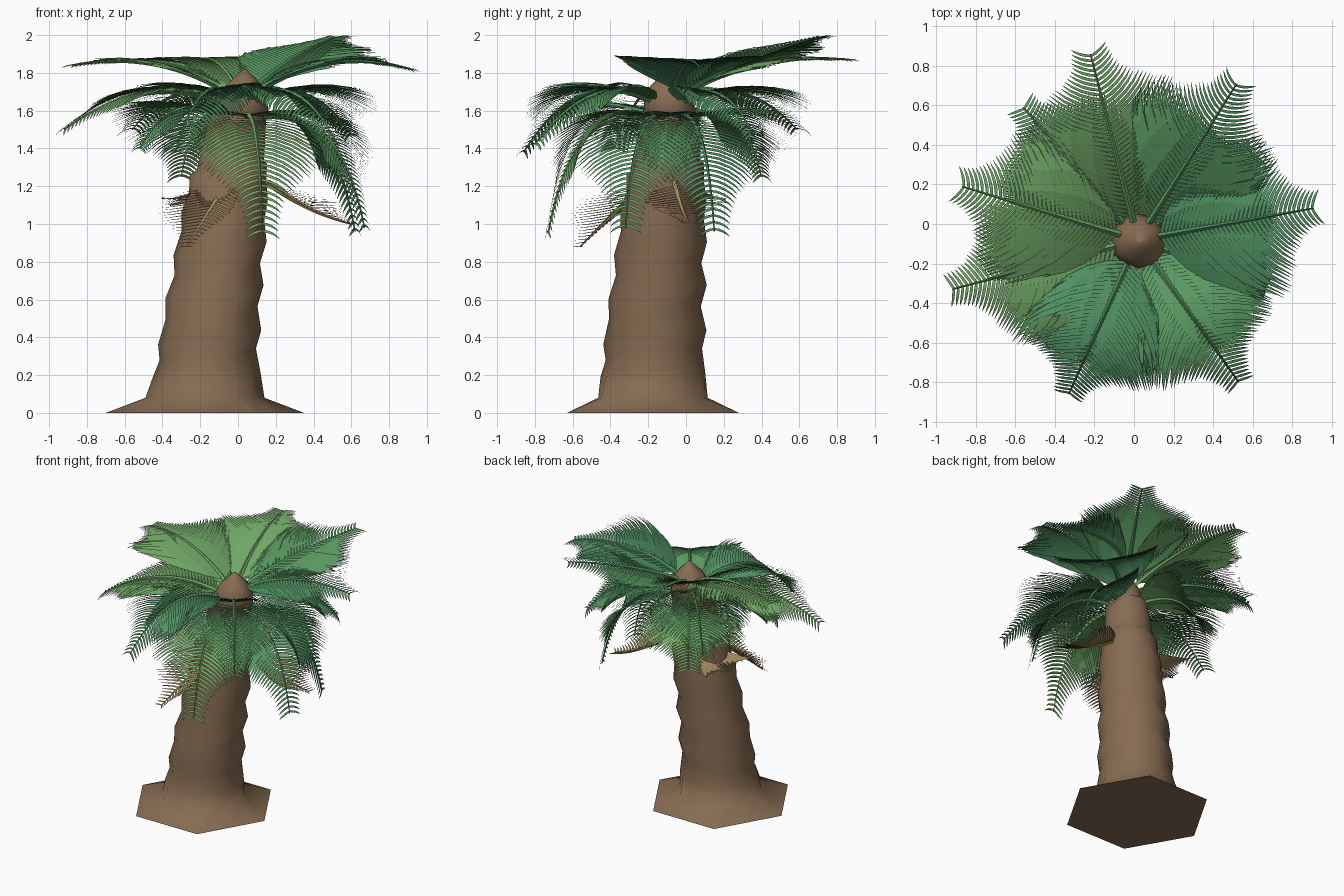
import bpy, math, random
from mathutils import Vector

if "Cube" in bpy.data.objects:
    bpy.data.objects.remove(bpy.data.objects["Cube"])

random.seed(4)


def material(name, rgb):
    m = bpy.data.materials.new(name)
    m.diffuse_color = (*rgb, 1)
    m.use_nodes = True
    m.node_tree.nodes["Principled BSDF"].inputs["Base Color"].default_value = m.diffuse_color
    return m


BARK = material("bark", (0.24, 0.15, 0.085))
GREENS = [material("leaf_light", (0.16, 0.38, 0.13)),
          material("leaf_mid", (0.10, 0.32, 0.12)),
          material("leaf_deep", (0.08, 0.28, 0.12))]
DRY = material("dry_leaf", (0.42, 0.30, 0.13))


def add_object(name, verts, faces, mat, angle=None):
    me = bpy.data.meshes.new(name)
    me.from_pydata([tuple(v) for v in verts], [], faces)
    me.materials.append(mat)
    ob = bpy.data.objects.new(name, me)
    bpy.context.collection.objects.link(ob)
    if angle:
        bpy.ops.object.select_all(action='DESELECT')
        ob.select_set(True)
        bpy.context.view_layer.objects.active = ob
        bpy.ops.object.shade_smooth_by_angle(angle=math.radians(angle))
    return ob


def lathe(name, rings, sides, mat, angle):
    """Stacked rings (x, y, z, radius, hexagon blend, tilt), capped at both ends."""
    verts, faces = [], []
    for x, y, z, r, hexa, tilt in rings:
        for i in range(sides):
            a = 2 * math.pi * i / sides
            local = (a + math.pi / 6) % (math.pi / 3) - math.pi / 6
            apothem = math.cos(math.pi / 6) / math.cos(math.pi / 6 - abs(local))
            k = r * (1 + hexa * (apothem - 1))
            dx, dy = k * math.cos(a), k * math.sin(a)
            verts.append((x + dx, y + dy, z + tilt * (dx + dy)))
    for j in range(len(rings) - 1):
        for i in range(sides):
            n = (i + 1) % sides
            faces.append((j * sides + i, j * sides + n, (j + 1) * sides + n, (j + 1) * sides + i))
    faces.append(tuple(reversed(range(sides))))
    top = (len(rings) - 1) * sides
    faces.append(tuple(range(top, top + sides)))
    return add_object(name, verts, faces, mat, angle)


# Leaning trunk with tilted swollen bands and a hexagonal flared foot
lathe("trunk", [
    (-.175, -.175, 0, .525, 1, 0), (-.175, -.175, .08, .315, .6, 0),
    (-.165, -.175, .20, .285, .2, .03), (-.16, -.17, .31, .255, 0, .12),
    (-.15, -.165, .40, .273, 0, .14), (-.14, -.165, .53, .243, 0, .14),
    (-.125, -.15, .64, .260, 0, .14), (-.11, -.145, .76, .226, 0, .14),
    (-.095, -.135, .87, .246, 0, .14), (-.08, -.125, .99, .220, 0, .14),
    (-.07, -.12, 1.1, .228, 0, .14), (-.055, -.11, 1.2, .204, 0, .14),
    (-.05, -.11, 1.29, .205, 0, .14), (-.04, -.1, 1.31, .178, 0, .14),
    (-.02, -.09, 1.45, .165, 0, .1), (.0, -.08, 1.58, .15, 0, 0)], 12, BARK, 75)

# Pointed bud on top of the trunk
lathe("crown_bud", [
    (.01, -.08, 1.53, .10, 0, 0), (.02, -.085, 1.58, .14, 0, 0),
    (.03, -.09, 1.67, .13, 0, 0), (.03, -.09, 1.73, .10, 0, 0),
    (.035, -.09, 1.78, .05, 0, 0), (.035, -.09, 1.82, .008, 0, 0)], 12, BARK, 50)


def frond(name, base, ctrl, tip, mat, width, pairs=36, blade=.026, droop=.35, sweep0=18):
    """Curved rib with rows of tapering leaflets, long near the base, short at the tip."""
    def at(t):
        return base * (1 - t) ** 2 + ctrl * (2 * t * (1 - t)) + tip * t * t

    def frame(t):
        tan = ((ctrl - base) * (1 - t) + (tip - ctrl) * t).normalized()
        side = tan.cross(Vector((0, 0, 1))).normalized()
        return tan, side, side.cross(tan).normalized()

    verts, faces = [], []
    # rib: four sided tapering tube
    steps = 14
    for j in range(steps + 1):
        t = j / steps
        tan, side, up = frame(t)
        r = .014 * (1 - t) + .004
        for d in (side, up, -side, -up):
            verts.append(at(t) + d * r)
    for j in range(steps):
        for i in range(4):
            n = (i + 1) % 4
            faces.append((j * 4 + i, j * 4 + n, j * 4 + 4 + n, j * 4 + 4 + i))
    # leaflets: four segment blades that sweep forward and droop
    for k in range(pairs):
        t = .05 + .94 * k / (pairs - 1)
        tan, side, up = frame(t)
        rise = min(1, .75 + t * 1.5)
        fall = 1 if t < .25 else .2 + .8 * (.5 + .5 * math.cos(math.pi * (t - .25) / .75))
        length = width * rise * fall * random.uniform(.96, 1.04)
        thick = blade * (.45 + .55 * fall)
        for s in (-1, 1):
            p = at(t)
            first = len(verts)
            for j in range(5):
                u = j / 4
                sweep = math.radians(sweep0 + 14 * (1 - t) + 34 * u)
                out = side * s * math.cos(sweep) + tan * math.sin(sweep)
                d = (out + up * (.12 - droop * 1.6 * u)).normalized()
                w = thick * (.75, 1, .9, .65, .06)[j] / 2
                across = (tan * math.cos(sweep) - side * s * math.sin(sweep)) + up * .25
                verts += [p - across * w, p + across * w]
                p = p + d * (length / 4)
            for j in range(4):
                a = first + 2 * j
                q = (a, a + 2, a + 3, a + 1)
                faces.append(q if s < 0 else q[::-1])
    add_object(name, verts, faces, mat)


def ring_of_fronds(label, start_z, tips, mats, width, **kw):
    """Each entry: tip x, y, z, then height and reach of the arch control point."""
    for i, (x, y, z, cz, reach) in enumerate(tips):
        hub = Vector((.02, -.08, start_z))
        tip = Vector((x, y, z))
        flat = Vector((x - hub.x, y - hub.y, 0))
        base = hub + flat.normalized() * kw.get("offset", .08)
        ctrl = hub + flat * reach
        ctrl.z = cz
        frond(f"{label}_{i + 1}", base, ctrl, tip, mats[i % len(mats)], width,
              **{k: v for k, v in kw.items() if k != "offset"})


# Upper fronds, spreading almost flat
ring_of_fronds("upper_frond", 1.70, [
    (-.22, .86, 1.87, 1.91, .5), (.52, .71, 1.99, 1.90, .5),
    (.91, .08, 1.82, 1.94, .5), (-.87, .19, 1.84, 1.92, .5)],
    GREENS, .55, droop=.32)

# Middle fronds, arching outward
ring_of_fronds("middle_frond", 1.63, [
    (.53, -.80, 1.42, 1.85, .55), (-.33, -.86, 1.38, 1.88, .6),
    (-.92, -.33, 1.50, 1.82, .55), (-.56, .59, 1.50, 1.82, .55),
    (.60, .36, 1.47, 1.82, .6)],
    GREENS[1:] + GREENS[:1], .50, droop=.4)

# Lower fronds, hanging down
ring_of_fronds("lower_frond", 1.56, [
    (.13, -.73, .95, 1.68, .8), (.67, -.32, .98, 1.66, .8),
    (.62, .15, .96, 1.66, .8), (-.30, .40, 1.25, 1.68, .8),
    (-.52, -.38, 1.40, 1.72, .7)],
    GREENS, .50, droop=.3, sweep0=12)

# Dry fronds drooping from the trunk
ring_of_fronds("dry_frond", 1.22, [
    (-.27, -.56, .88, 1.08, .6), (.60, .02, 1.0, 1.06, .6),
    (-.36, .0, 1.10, 1.12, .6)],
    [DRY], .32, pairs=20, blade=.02, droop=-.3, offset=.14)
